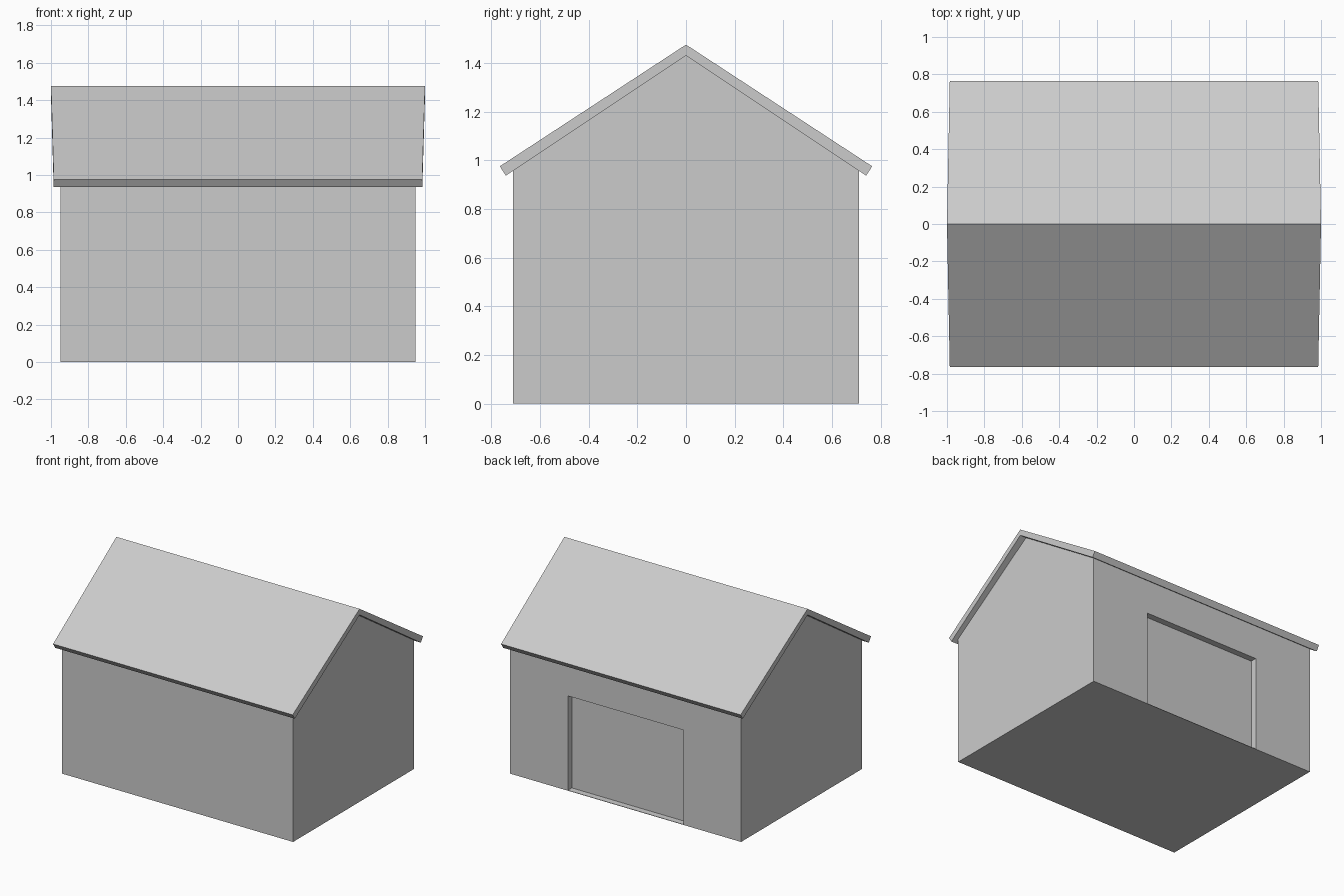
import bpy
import bmesh

if "Cube" in bpy.data.objects:
    bpy.data.objects.remove(bpy.data.objects["Cube"])


def prism(name, profile, half_length):
    """Extrude a (y, z) profile along x; half_length(y) gives the end position."""
    bm = bmesh.new()
    ends = [[bm.verts.new((s * half_length(y), y, z)) for y, z in profile]
            for s in (-1, 1)]
    n = len(profile)
    for ring in ends:
        bm.faces.new(ring)
    for i in range(n):
        j = (i + 1) % n
        bm.faces.new((ends[0][i], ends[0][j], ends[1][j], ends[1][i]))
    bmesh.ops.recalc_face_normals(bm, faces=bm.faces)
    mesh = bpy.data.meshes.new(name)
    bm.to_mesh(mesh)
    bm.free()
    obj = bpy.data.objects.new(name, mesh)
    bpy.context.collection.objects.link(obj)
    return obj


# Walls with gable ends (tops tucked just inside the roof)
walls = prism("walls",
              [(-0.71, 0), (0.71, 0), (0.71, 0.965), (0, 1.435), (-0.71, 0.965)],
              lambda y: 0.95)

# Shallow wide doorway recess in the back wall, above a thin floor
cutter = prism("doorway_cutter",
               [(0.663, 0.003), (0.8, 0.003), (0.8, 0.705), (0.663, 0.705)],
               lambda y: 0.475)
cutter.hide_render = True
cutter.hide_viewport = True
cutter.display_type = 'WIRE'
recess = walls.modifiers.new("doorway", 'BOOLEAN')
recess.operation = 'DIFFERENCE'
recess.solver = 'EXACT'
recess.object = cutter

# Pitched roof slab, slightly longer at the ridge than at the eaves
prism("roof",
      [(0, 1.475), (0.765, 0.975), (0.74, 0.937), (0, 1.43),
       (-0.74, 0.937), (-0.765, 0.975)],
      lambda y: 1.0 - 0.015 * abs(y) / 0.765)
